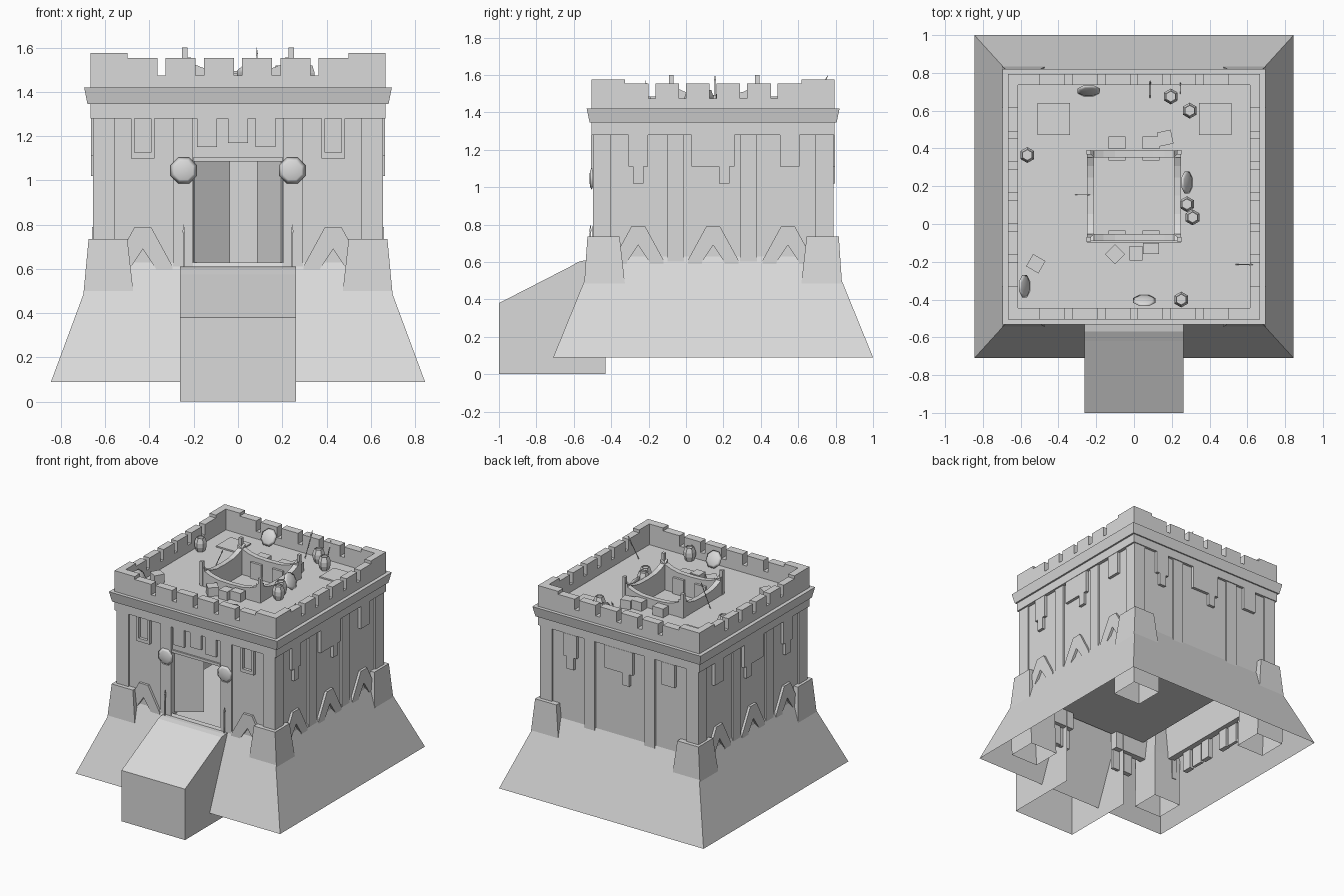
import bpy, bmesh, math
from mathutils import Vector, Matrix

if "Cube" in bpy.data.objects:
    bpy.data.objects.remove(bpy.data.objects["Cube"])

stone = bpy.data.materials.new("grey_stone")
stone.diffuse_color = (0.7, 0.7, 0.7, 1)
stone.use_nodes = True
stone.node_tree.nodes["Principled BSDF"].inputs["Base Color"].default_value = stone.diffuse_color
CY = 0.145            # tower centre in y
HX, HY = 0.642, 0.63  # half sizes of the wall


def finish(name, bm, smooth=False):
    bmesh.ops.recalc_face_normals(bm, faces=bm.faces[:])
    for f in bm.faces:
        f.smooth = smooth
    me = bpy.data.meshes.new(name)
    bm.to_mesh(me)
    bm.free()
    me.materials.append(stone)
    ob = bpy.data.objects.new(name, me)
    bpy.context.collection.objects.link(ob)
    return ob


def shell(name, levels):
    """Loft rectangular rings (half x, half y, z) around the tower axis."""
    bm = bmesh.new()
    rings = [[bm.verts.new((sx * hx, CY + sy * hy, z))
              for sx, sy in ((-1, -1), (1, -1), (1, 1), (-1, 1))] for hx, hy, z in levels]
    for a, b in zip(rings, rings[1:]):
        for i in range(4):
            j = (i + 1) % 4
            bm.faces.new((a[i], a[j], b[j], b[i]))
    return finish(name, bm)


def prism(name, pts, o0, o1, place):
    """Extrude a (u, z) outline from offset o0 to o1 along a side's normal."""
    bm = bmesh.new()
    a = [bm.verts.new(place(u, o0, z)) for u, z in pts]
    b = [bm.verts.new(place(u, o1, z)) for u, z in pts]
    bm.faces.new(a)
    bm.faces.new(b[::-1])
    for i in range(len(pts)):
        j = (i + 1) % len(pts)
        bm.faces.new((a[i], a[j], b[j], b[i]))
    return finish(name, bm)


def side(which, hx, hy, cy=CY):
    n, t, d = {"front": ((0, -1, 0), (1, 0, 0), hy), "back": ((0, 1, 0), (-1, 0, 0), hy),
               "right": ((1, 0, 0), (0, 1, 0), hx), "left": ((-1, 0, 0), (0, 1, 0), hx)}[which]
    n, t = Vector(n), Vector(t)
    return lambda u, o, z: Vector((0, cy, z)) + t * u + n * (d + o)


def rect(u0, u1, z0, z1):
    return [(u0, z0), (u1, z0), (u1, z1), (u0, z1)]


def box(name, cx, cy, z0, sx, sy, sz, turn=0):
    bm = bmesh.new()
    m = Matrix.Translation((cx, cy, z0 + sz / 2)) @ Matrix.Rotation(math.radians(turn), 4, 'Z')
    bmesh.ops.create_cube(bm, size=1, matrix=m @ Matrix.Diagonal((sx, sy, sz, 1)))
    return finish(name, bm)


def lathe(name, profile, n, matrix, smooth=False):
    """Spin (radius, height) points into an n-sided solid."""
    bm = bmesh.new()
    rings = [[bm.verts.new(matrix @ Vector((r * math.cos(2 * math.pi * (k + .5) / n),
                                            r * math.sin(2 * math.pi * (k + .5) / n), h)))
              for k in range(n)] for r, h in profile]
    for a, b in zip(rings, rings[1:]):
        for i in range(n):
            j = (i + 1) % n
            bm.faces.new((a[i], a[j], b[j], b[i]))
    bm.faces.new(rings[0][::-1])
    bm.faces.new(rings[-1])
    return finish(name, bm, smooth)


def shield(name, pos, direction):
    m = Matrix.Translation(pos) @ Vector(direction).to_track_quat('Z', 'Y').to_matrix().to_4x4()
    lathe(name, [(.012, -.012), (.045, -.008), (.064, 0), (.045, .008), (.012, .012)], 8, m, True)


def spear(name, a, b, r=.003):
    a, b = Vector(a), Vector(b)
    L = (b - a).length
    m = Matrix.Translation(a) @ (b - a).to_track_quat('Z', 'Y').to_matrix().to_4x4()
    lathe(name, [(r, 0), (r, L - .04), (r + .003, L - .03), (.0005, L)], 4, m)


# sloping foundation, floor, cornice with parapet and roof deck around the well
shell("foundation", [(.845, .855, .09), (.645, .635, .63)])
box("ground_floor", 0, -.06, .58, .9, .85, .03)
shell("cornice_and_roof", [
    (.64, .625, 1.28), (.667, .65, 1.28), (.667, .65, 1.345), (.68, .66, 1.345),
    (.695, .676, 1.42), (.667, .65, 1.42), (.667, .65, 1.475), (.615, .59, 1.475),
    (.615, .59, 1.42), (.25, .24, 1.42), (.25, .24, 1.33), (.64, .625, 1.33)])

# walls, battlements and wall ornaments on each side
A_SHAPE = [(-.135, .3), (-.135, .61), (-.037, .79), (.037, .79), (.135, .61), (.135, .3),
           (.06, .3), (.06, .60), (0, .69), (-.06, .60), (-.06, .3)]
for s in ("front", "right", "back", "left"):
    P = side(s, HX, HY)
    lengthwise = s in ("front", "back")
    half = HX if lengthwise else HY
    outline = rect(-half, half, .45, 1.3)
    if s == "front":
        outline[1:1] = [(-.2, .45), (-.2, 1.09), (.2, 1.09), (.2, .45)]
    prism(s + "_wall", outline, -.05, 0, P)

    # merlons
    Q = side(s, .667, .65)
    end, inner = (.667, .5) if lengthwise else (.65, .472)
    pitch = (2 * inner + .037) / 6
    inset = -.06 if lengthwise else -.052
    w = (pitch - .037) / 2
    for i in range(6):
        c = (i - 2.5) * pitch
        prism(s + "_merlon", rect(c - w, c + w, 1.47, 1.553), inset, 0, Q)
    for k in (-1, 1):
        prism(s + "_corner_merlon", rect(k * inner, k * end, 1.47, 1.575), inset, 0, Q)
        # corner pilasters
        prism(s + "_corner_pilaster", rect(k * (half - .085), k * (half + .013), .45, 1.28), -.02, .013, P)

    # pilasters, buttresses and hanging brackets
    for c in ([-.248, .248] if lengthwise else [-.2, .19]):
        prism(s + "_pilaster", rect(c - .045, c + .045, .3, 1.28), -.01, .013, P)
    if s != "back":
        for c in ([-.43, .43] if s == "front" else [-.4, 0, .4]):
            prism(s + "_buttress", [(u + c, z) for u, z in A_SHAPE], -.02, .018, P)
    if s == "front":
        for c in (-.43, .43):
            prism("window_frame", [(c - .053, 1.10), (c + .053, 1.10), (c + .053, 1.28), (c + .038, 1.28),
                                   (c + .038, 1.125), (c - .038, 1.125), (c - .038, 1.28), (c - .053, 1.28)],
                  -.01, .022, P)
        for c, z in ((-.14, 1.15), (0, 1.17), (.125, 1.15)):
            prism("door_bracket", rect(c - .045, c + .045, z, 1.28), -.01, .018, P)
        prism("door_lintel", rect(-.2, .2, 1.085, 1.105), -.02, .012, P)
    else:
        for c, w, stub in ((-.4, .053, 0), (0, .115, .06), (.41, .053, None)):
            pts = [(c - w, 1.28), (c - w, 1.11)]
            if stub is not None:
                pts += [(c + stub - .028, 1.11), (c + stub - .028, 1.02),
                        (c + stub + .028, 1.02), (c + stub + .028, 1.11)]
            pts += [(c + w, 1.11), (c + w, 1.28)]
            prism(s + "_bracket", pts, -.01, .022, P)

# tapered corner blocks at the foot of the walls, hollow and reaching down inside the foundation
for sx in (-1, 1):
    for sy in (-1, 1):
        bm = bmesh.new()
        rings = []
        for i0, i1x, i1y, z in ((.46, .69, .68, .1), (.47, .70, .69, .47), (.5, .675, .672, .735)):
            rings.append([bm.verts.new((sx * x, CY + sy * y, z)) for x, y in
                          ((i0, i0), (i1x, i0), (i1x, i1y), (i0, i1y))])
        for a, b in zip(rings, rings[1:]):
            for i in range(4):
                j = (i + 1) % 4
                bm.faces.new((a[i], a[j], b[j], b[i]))
        bm.faces.new(rings[-1])
        finish("corner_block", bm)

# entrance ramp, open underneath
bm = bmesh.new()
path = [(-1, 0), (-1, .38), (-.62, .575), (-.57, .603), (-.53, .61), (-.43, .61)]
L = [bm.verts.new((-.2625, y, z)) for y, z in path + [(-.43, 0)]]
R = [bm.verts.new((.2625, y, z)) for y, z in path + [(-.43, 0)]]
bm.faces.new(L)
bm.faces.new(R[::-1])
for i in range(len(path) - 1):
    bm.faces.new((L[i], L[i + 1], R[i + 1], R[i]))
finish("entrance_ramp", bm)

# doors standing ajar, with shields and spears on either side
for k, ang, w in ((-1, 37, .2), (1, 57, .2)):
    a = math.radians(ang)
    box("door", k * (.2 - w / 2 * math.cos(a)), -.465 + w / 2 * math.sin(a), .63, w, .015, .455,
        ang if k < 0 else -ang)
    shield("wall_shield", (k * .245, -.505, 1.045), (0, -1, 0))
    spear("door_spear", (k * .245, -.515, .60), (k * .245, -.51, .80), .005)

# well in the roof: shallow floor, four walls with sagging tops and corner posts
box("well_floor", 0, .15, 1.32, .48, .46, .02)
for s in ("front", "right", "back", "left"):
    h = .25 if s in ("front", "back") else .24
    top = [(h * u, 1.493 + .062 * abs(u) ** 3) for u in (1, .85, .65, .4, 0, -.4, -.65, -.85, -1)]
    W = side(s, .25, .24, .15)
    prism("well_wall", [(-h, 1.33), (h, 1.33)] + top, -.038, 0, W)
    if s in ("front", "back"):
        for c in (-.09, .09):
            prism("well_bracket", rect(c - .045, c + .045, 1.34, 1.46), -.055, -.03, W)
for x in (-.24, .24):
    for y in (-.08, .38):
        box("well_post", x, y, 1.42, .024, .024, .18)

# clutter on the roof deck
for x in (-.425, .43):
    box("roof_hatch", x, .555, 1.41, .17, .17, .02)
for x, y, w, d, t in ((.165, .455, .075, .075, 12), (-.09, .43, .09, .065, 0), (.09, .43, .09, .065, 0),
                      (-.1, -.16, .075, .075, 45), (.01, -.155, .07, .075, 0), (.09, -.13, .085, .06, 0),
                      (-.52, -.21, .075, .075, -30)):
    box("crate", x, y, 1.42, w, d, .065, t)
for x, y in ((-.565, .365), (.195, .675), (.295, .6), (.28, .105), (.31, .035), (.25, -.4)):
    lathe("barrel", [(.03, 0), (.042, .035), (.042, .065), (.03, .1), (.026, .1), (.026, .09)], 6,
          Matrix.Translation((x, y, 1.42)))
for x, y, d in ((-.24, .705, (0, -.87, .5)), (.28, .22, (.87, 0, .5)),
                (-.58, -.33, (.87, 0, .5)), (.055, -.405, (0, .87, .5))):
    shield("roof_shield", (x, y, 1.475), d)
for a, b in (((.085, .67, 1.42), (.085, .76, 1.6)), ((.245, .69, 1.42), (.245, .75, 1.57)),
             ((.54, -.215, 1.42), (.63, -.215, 1.57)), ((-.31, .155, 1.42), (-.23, .155, 1.6))):
    spear("roof_spear", a, b)
